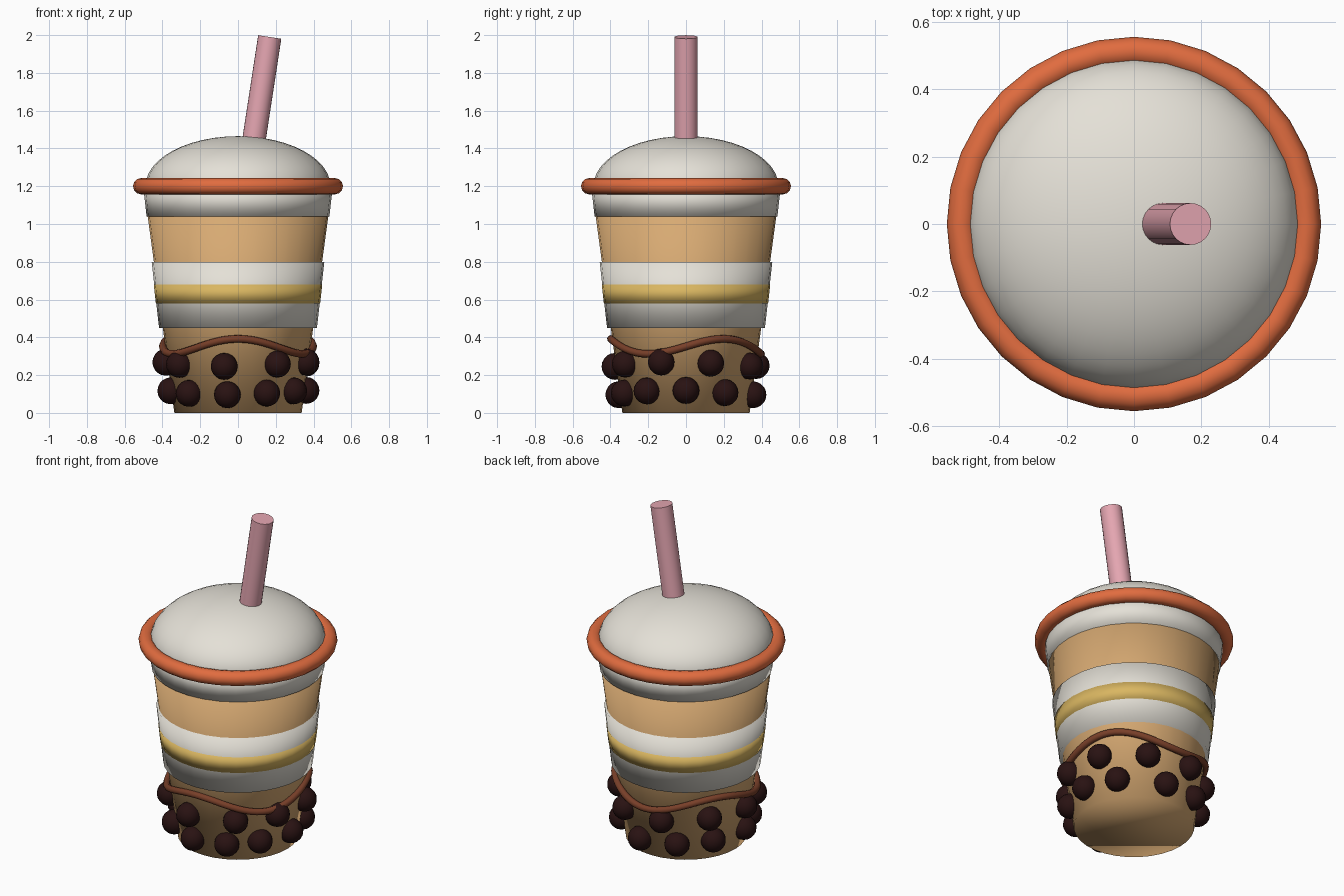
import bpy
import bmesh
from math import sin, cos, radians, pi
from mathutils import Vector

cube = bpy.data.objects.get("Cube")
if cube:
    bpy.data.objects.remove(cube, do_unlink=True)


def material(name, r, g, b):
    m = bpy.data.materials.new(name)
    m.use_nodes = True
    m.diffuse_color = (r, g, b, 1)
    bsdf = m.node_tree.nodes["Principled BSDF"]
    bsdf.inputs["Base Color"].default_value = (r, g, b, 1)
    bsdf.inputs["Roughness"].default_value = 0.6
    return m


cream = material("cream white", 0.78, 0.75, 0.68)
tan = material("milk tea tan", 0.68, 0.40, 0.17)
gold = material("honey yellow", 0.70, 0.47, 0.12)
orange = material("rim orange", 0.75, 0.15, 0.05)
pink = material("straw pink", 0.78, 0.38, 0.44)
dark = material("pearl brown", 0.022, 0.006, 0.006)
syrup = material("syrup brown", 0.19, 0.05, 0.022)


def finish(name, mat, angle=None):
    ob = bpy.context.object
    ob.name = ob.data.name = name
    ob.data.materials.append(mat)
    if angle:
        bpy.ops.object.shade_smooth_by_angle(angle=radians(angle))
    else:
        bpy.ops.object.shade_smooth()
    return ob


def tapered(name, mat, z0, r0, z1, r1, sides=32):
    bpy.ops.mesh.primitive_cone_add(vertices=sides, radius1=r0, radius2=r1,
                                    depth=z1 - z0, location=(0, 0, (z0 + z1) / 2))
    return finish(name, mat)


# Cup and its stacked bands
tapered("cup", tan, 0, 0.337, 1.18, 0.497)
tapered("cream_band", cream, 0.45, 0.418, 0.8, 0.457)
tapered("honey_band", gold, 0.58, 0.435, 0.68, 0.446)
tapered("lid_collar", cream, 1.04, 0.484, 1.2, 0.502)

# Lid rim
bpy.ops.mesh.primitive_torus_add(major_segments=32, minor_segments=12,
                                 major_radius=0.513, minor_radius=0.043,
                                 location=(0, 0, 1.2))
finish("lid_rim", orange)

# Domed lid: upper half of a flattened sphere
bpy.ops.mesh.primitive_uv_sphere_add(segments=32, ring_count=24, radius=1,
                                     location=(0, 0, 1.2))
dome = finish("dome_lid", cream)
dome.scale = (0.49, 0.49, 0.265)
bm = bmesh.new()
bm.from_mesh(dome.data)
bmesh.ops.delete(bm, geom=[v for v in bm.verts if v.co.z < -0.01], context="VERTS")
bm.to_mesh(dome.data)
bm.free()

# Leaning straw
base, tip = Vector((0.05, 0, 1.22)), Vector((0.168, 0, 1.99))
axis = tip - base
bpy.ops.mesh.primitive_cylinder_add(vertices=24, radius=0.062, depth=axis.length,
                                    location=(base + tip) / 2,
                                    rotation=axis.to_track_quat("Z", "Y").to_euler())
finish("straw", pink, 40)

# Wavy syrup ring with three crests
curve = bpy.data.curves.new("syrup_ring", "CURVE")
curve.dimensions = "3D"
curve.bevel_depth = 0.02
curve.bevel_resolution = 2
steps = 72
line = curve.splines.new("POLY")
line.points.add(steps - 1)
line.use_cyclic_u = True
for i, p in enumerate(line.points):
    a = 2 * pi * i / steps
    p.co = (0.398 * cos(a), 0.398 * sin(a), 0.352 + 0.04 * cos(3 * (a + pi / 2)), 1)
curve.materials.append(syrup)
bpy.context.collection.objects.link(bpy.data.objects.new("syrup_ring", curve))

# Pearls: two uneven rows around the foot of the cup
rows = {
    "lower": (0.36, 0.108, (0, 35, 80, 117, 150, 189, 224, 261, 295, 325)),
    "upper": (0.383, 0.258, (20, 62, 104, 145, 184, 216, 259, 303, 340)),
}
for row, (ring, height, angles) in rows.items():
    for i, deg in enumerate(angles):
        a = radians(deg)
        z = height + 0.012 * sin(2 * a + 2)
        bpy.ops.mesh.primitive_uv_sphere_add(segments=16, ring_count=10, radius=0.071,
                                             location=(ring * cos(a), ring * sin(a), z))
        finish(f"{row}_pearl_{i + 1}", dark)
